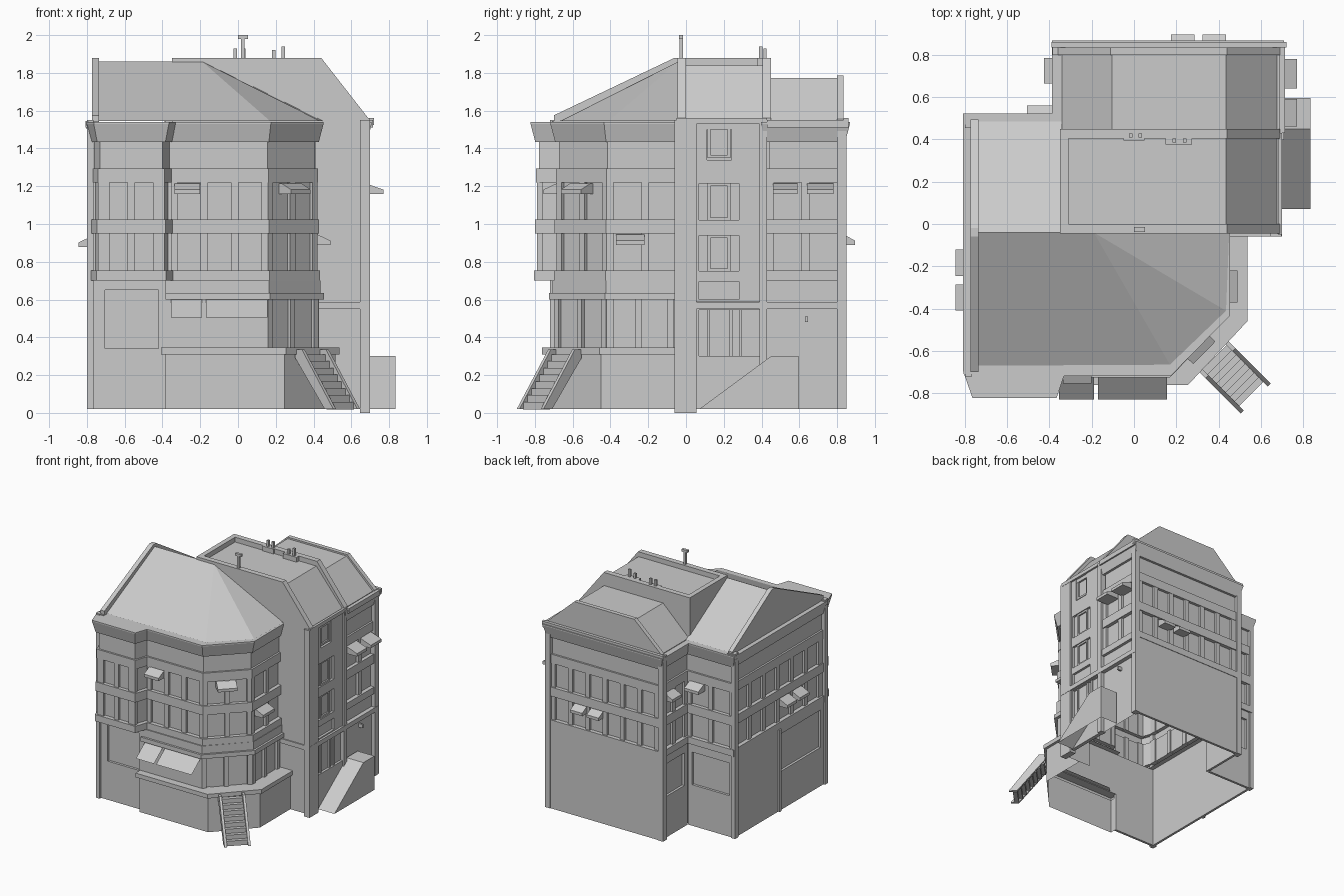
import bpy, bmesh, math
from mathutils import Vector

if "Cube" in bpy.data.objects:
    bpy.data.objects.remove(bpy.data.objects["Cube"])

parts = {}

def add(name, verts, faces):
    vs, fs = parts.setdefault(name, ([], []))
    o = len(vs)
    vs.extend(verts)
    fs.extend([tuple(i + o for i in f) for f in faces])

def offset(path, d, closed):
    """Mitred outward offset of a counter-clockwise path."""
    n, out = len(path), []
    P = [Vector(p) for p in path]
    nor = lambda a, b: Vector(((b - a).y, -(b - a).x)).normalized()
    for i in range(n):
        a = nor(P[i - 1], P[i]) if closed or i > 0 else None
        b = nor(P[i], P[(i + 1) % n]) if closed or i < n - 1 else None
        a, b = a or b, b or a
        out.append(P[i] + (a + b) * (d / (1 + a.dot(b))))
    return out

def loft(name, path, prof, closed=True, cap=False):
    """Sweep a (z, offset) profile around a plan outline."""
    n, vs, fs = len(path), [], []
    for z, d in prof:
        vs += [(p.x, p.y, z) for p in offset(path, d, closed)]
    for r in range(len(prof) - 1):
        for i in range(n if closed else n - 1):
            j = (i + 1) % n
            fs.append((r * n + i, r * n + j, r * n + n + j, r * n + n + i))
    if cap:
        fs.append(tuple(range(len(vs) - n, len(vs))))
    add(name, vs, fs)

def extr(name, edge, t0, t1, pts):
    """Extrude a (distance out, z) profile along a wall edge from t0 to t1."""
    p, q = Vector(edge[0]), Vector(edge[1])
    u = (q - p).normalized()
    w = Vector((u.y, -u.x))
    n, vs = len(pts), []
    for t in (t0, t1):
        for d, z in pts:
            c = p + u * t + w * d
            vs.append((c.x, c.y, z))
    if n == 2:                      # a single sheet
        add(name, vs, [(0, 1, 3, 2)])
        return
    fs = [tuple(range(n)), tuple(range(2 * n - 1, n - 1, -1))]
    fs += [(i, (i + 1) % n, n + (i + 1) % n, n + i) for i in range(n)]
    add(name, vs, fs)

def ebox(name, e, t0, t1, d0, d1, z0, z1):
    extr(name, e, t0, t1, [(d0, z0), (d1, z0), (d1, z1), (d0, z1)])

def box(name, x0, x1, y0, y1, z0, z1):
    ebox(name, AX_Y, y0, y1, x0, x1, z0, z1)

def frame(name, e, T0, T1, t0, t1, Z0, Z1, z0, z1, d0, d1):
    """Wall field T/Z with an opening t/z left in it."""
    for a, b, c, d in ((T0, t0, Z0, Z1), (t1, T1, Z0, Z1), (t0, t1, Z0, z0), (t0, t1, z1, Z1)):
        ebox(name, e, a, b, d0, d1, c, d)

def windows(e, n, end=0.04, gap=0.04):
    """Piers standing between n windows on both upper floors."""
    L = (Vector(e[1]) - Vector(e[0])).length
    w = (L - 2 * end - (n - 1) * gap) / n
    for z0, z1 in ((0.75, 0.955), (1.02, 1.225)):
        ebox("window_piers", e, 0, end, -0.03, 0, z0, z1)
        ebox("window_piers", e, L - end, L, -0.03, 0, z0, z1)
        for i in range(n - 1):
            a = end + i * (w + gap) + w
            ebox("window_piers", e, a, a + gap, -0.03, 0, z0, z1)

def awning(e, t0, t1, z, out=0.07, drop=0.045):
    extr("awnings", e, t0, t1, [(-0.02, z), (-0.02, z - drop - .012), (out, z - drop - 0.012),
                                (out, z - drop + 0.012), (0.0, z)])

AX_Y = ((0, 0), (0, 1))    # t = y, d = x
AX_X = ((0, 0), (-1, 0))   # t = -x, d = y

# Upper floors: one skin with bands, window recesses and flared cornice
U = [(-.775, .49), (-.775, -.69), (-.74, -.79), (-.39, -.79), (-.355, -.685), (.16, -.685),
     (.42, -.42), (.42, -.01), (.62, -.01), (.62, .43), (.675, .43), (.675, .835), (-.355, .835), (-.355, .49)]
loft("upper_floors", U, [(.70, -.05), (.70, .014), (.755, .014), (.755, -.02), (.95, -.02), (.95, .01),
     (1.025, .01), (1.025, -.02), (1.22, -.02), (1.22, .003), (1.295, .003), (1.295, -.012),
     (1.435, -.012), (1.435, .008), (1.53, .033), (1.54, .033)], cap=True)
E = [(U[i], U[(i + 1) % len(U)]) for i in range(len(U))]
for i, n in {0: 6, 2: 2, 4: 3, 5: 2, 6: 2, 10: 2, 11: 6, 12: 2, 13: 2}.items():
    windows(E[i], n, 0.06 if i in (0, 2, 11) else 0.035)
# Bay underside
add("bay_underside", [(x, y, .70) for x, y in U[1:5]], [(0, 1, 2, 3)])

# Ground floor walls, open below and behind the terrace
G = [(-.785, .49), (-.785, -.70), (-.385, -.70), (.16, -.70), (.43, -.42), (.43, -.05),
     (.685, -.05), (.685, .845), (-.36, .845), (-.36, .49)]
loft("ground_floor", G[6:] + G[:3], [(.02, -.02), (.70, -.02)], closed=False)
loft("shop_front", G[2:6], [(.34, -.02), (.70, -.02)], closed=False)
F = [(G[i], G[(i + 1) % len(G)]) for i in range(len(G))]
frame("ground_facing", F[0], 0, 1.18, .62, 1.13, .02, .70, .34, .65, -.02, 0)
frame("ground_facing", F[1], 0, .40, .08, .365, .02, .70, .34, .65, -.02, 0)
frame("ground_facing", F[8], 0, .35, .04, .31, .02, .70, .36, .63, -.02, 0)
frame("ground_facing", F[9], 0, .415, .04, .38, .02, .70, .36, .63, -.02, 0)
ebox("ground_facing", F[0], .575, .6, -.01, .015, .02, .70)
ebox("ground_facing", F[2], 0, .545, -.02, 0, .34, .62)
ebox("ground_facing", F[7], 0, 1.045, -.02, 0, .02, .70)
for i, ts in ((3, (0, .17, .35)), (4, (0, .15, .32))):
    for t in ts:
        ebox("ground_columns", F[i], t, t + .035, -.02, 0, .34, .62)
loft("shop_cornice", G[2:6], [(.60, -.02), (.60, .025), (.635, .025), (.635, .008), (.70, .008), (.70, -.03)], closed=False)

# Terrace base and coping
T = [(-.385, -.68), (-.385, -.74), (.245, -.74), (.515, -.45), (.515, -.05)]
loft("terrace", T, [(.02, 0), (.31, 0), (.31, .022), (.345, .022), (.345, -.10)], closed=False)

# Stair tower on the right with its windows and door
loft("stair_tower", [(.41, -.05), (.665, -.05), (.665, .43)], [(.02, 0), (1.55, 0)], closed=False)
R = ((.665, 0), (.665, 1))
for Z0, Z1, z0, z1, a, b in ((.02, .55, .3, .545, .07, .39), (.59, .72, .6, .695, .07, .28),
                             (.72, .98, .75, .94, .07, .28), (.98, 1.29, 1.02, 1.215, .07, .28),
                             (1.29, 1.55, 1.34, 1.54, .11, .24)):
    frame("tower_facing", R, -.05, .43, a, b, Z0, Z1, z0, z1, -.01, .02)
for z0, z1 in ((.75, .94), (1.02, 1.215), (1.35, 1.53)):
    frame("tower_window_frames", R, .115, .235, .13, .22, z0, z1, z0 + .015, z1 - .015, -.01, .012)
for t in (.11, .23, .28):
    ebox("tower_door_posts", R, t, t + .015, -.01, .012, .3, .545)
box("tower_band", .42, .70, -.06, -.04, .55, .588)
box("tower_band", .66, .70, -.06, .85, .55, .588)

# Corner pilasters
for x0, x1, y0, y1, z0 in ((-.80, -.765, .455, .50, .02), (-.80, -.765, -.72, -.68, .02),
                           (.65, .698, .80, .85, .02), (-.385, -.34, .80, .85, .02),
                           (.645, .698, -.06, .055, 0), (.65, .698, .39, .43, .02)):
    box("pilasters", x0, x1, y0, y1, z0, 1.55)

# Front hipped roof and rear slope of the left wing
add("front_roof", [(-.735, -.67, 1.545), (.17, -.665, 1.545), (.435, -.41, 1.545), (.45, -.04, 1.545),
                   (-.19, -.04, 1.86), (-.735, -.04, 1.86)],
    [(0, 1, 4, 5), (1, 2, 4), (2, 3, 4)])
add("left_rear_roof", [(-.735, -.04, 1.86), (-.34, -.04, 1.86), (-.34, .485, 1.545), (-.735, .485, 1.545)],
    [(0, 3, 2, 1)])
# Left gable parapet
extr("left_gable", AX_X, .735, .772, [(-.70, 1.52), (.495, 1.52), (.495, 1.56), (-.02, 1.88), (-.06, 1.88), (-.70, 1.575)])
for y in (-.69, .49):
    box("gable_ends", -.807, -.735, y - .02, y + .02, 1.51, 1.545)

# Central roof between tall fire walls
fire = [(-.35, 1.5), (.69, 1.5), (.69, 1.56), (.44, 1.88), (-.35, 1.88)]
extr("fire_walls", AX_Y, -.045, 0, fire)
extr("fire_walls", AX_Y, .405, .45, fire)
box("fire_walls", -.35, -.31, -.045, .45, 1.5, 1.88)
extr("central_roof", AX_Y, -.01, .42, [(-.33, 1.5), (.68, 1.5), (.68, 1.545), (.435, 1.84), (-.33, 1.84)])

# Rear roof and its end parapet
extr("rear_roof", AX_Y, .44, .81, [(-.34, 1.5), (.675, 1.5), (.675, 1.545), (.435, 1.772), (-.105, 1.772), (-.34, 1.545)])
extr("rear_parapet", AX_Y, .80, .835, [(-.36, 1.5), (.69, 1.5), (.69, 1.555), (.44, 1.785), (-.11, 1.785), (-.36, 1.555)])

# Gutters
box("gutters", -.39, .72, .835, .86, 1.525, 1.56)
box("gutters", .685, .715, .43, .86, 1.51, 1.55)
box("gutters", .68, .70, -.05, .43, 1.53, 1.56)

# Chimney stacks, pots and vent pipe
for x0, x1, y in ((-.05, .05, .395), (.15, .275, .375)):
    box("chimney_stacks", x0, x1, y, .42, 1.68, 1.88)
for x, y, h in ((-.015, .418, 1.93), (.03, .418, 1.93), (.19, .395, 1.92), (.24, .395, 1.94)):
    box("chimney_pots", x - .009, x + .009, y - .009, y + .009, 1.86, h)
box("vent_pipe", .015, .035, -.035, -.017, 1.86, 1.985)
box("vent_pipe", 0, .052, -.037, -.015, 1.98, 2.0)

# Awnings
awning(E[4], .02, .155, 1.215)
awning(E[5], .10, .25, 1.215)
awning(E[6], .05, .20, .945)
awning(E[0], .61, .735, .935)
awning(E[0], .775, .90, .935)
awning(E[10], .03, .16, 1.215, .095)
awning(E[10], .21, .35, 1.215, .095)
awning(E[11], .24, .35, .945, .06)
awning(E[11], .39, .50, .945, .06)
awning(E[12], .05, .17, 1.215)
awning(E[13], .02, .15, 1.215)
for a, b in ((.03, .195), (.215, .54)):
    extr("shop_awnings", F[2], a, b, [(0, .605), (.13, .505)])

# Corner entrance steps with sloping sides
c, s = Vector((.395, -.645)), math.sqrt(.5)
S = ((c.x - .1 * s, c.y - .1 * s), (c.x + .1 * s, c.y + .1 * s))
for i in range(8):
    ebox("entrance_steps", S, .015, .185, -.02 + i * .03, .015 + i * .03, .255 - i * .034, .31 - i * .036)
for t in (0, .18):
    extr("step_sides", S, t, t + .02, [(-.03, .335), (.02, .335), (.255, .02), (.19, .02), (-.03, .29)])

# Side stair ramp, a shell open underneath
ramp = [(.835, .07, .02), (.835, .595, .02), (.835, .595, .30), (.835, .45, .30)]
add("side_ramp", ramp + [(.68, y, z) for x, y, z in ramp],
    [(0, 1, 2, 3), (1, 5, 6, 2), (2, 6, 7, 3), (3, 7, 4, 0)])
box("door_lamp", .66, .70, .63, .645, .48, .51)

# Turn the collected parts into objects
for name, (vs, fs) in parts.items():
    me = bpy.data.meshes.new(name)
    me.from_pydata([tuple(v) for v in vs], [], fs)
    bm = bmesh.new()
    bm.from_mesh(me)
    bmesh.ops.recalc_face_normals(bm, faces=bm.faces)
    bm.to_mesh(me)
    bm.free()
    bpy.context.collection.objects.link(bpy.data.objects.new(name, me))
